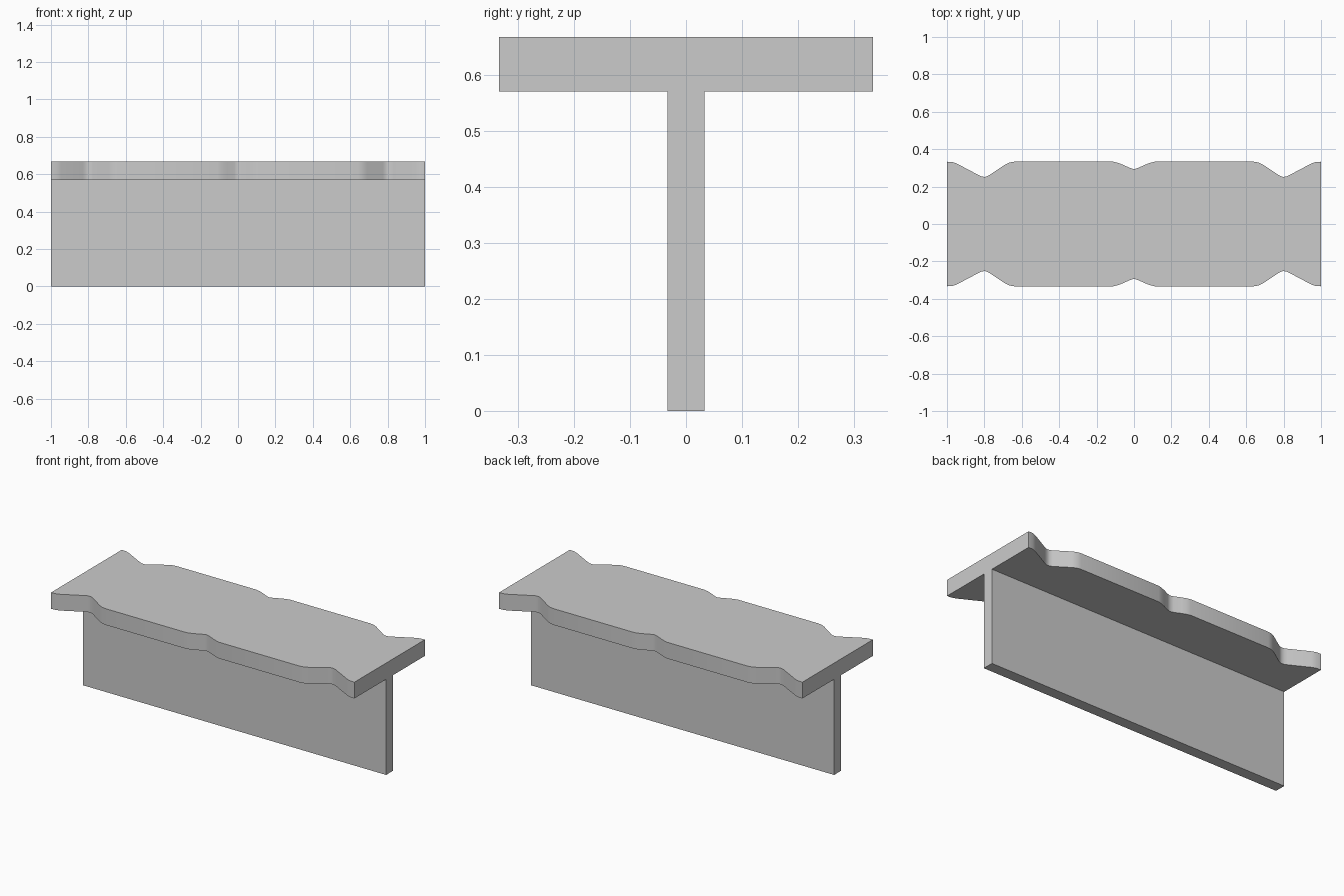
import bpy, bmesh

if "Cube" in bpy.data.objects:
    bpy.data.objects.remove(bpy.data.objects["Cube"])

HALF_WIDTH = 0.333
WEB_TOP, TOP = 0.57, 0.667


def extrude_outline(name, outline, z0, z1):
    """Solid prism from a counter-clockwise xy outline."""
    bm = bmesh.new()
    face = bm.faces.new([bm.verts.new((x, y, z0)) for x, y in outline])
    ext = bmesh.ops.extrude_face_region(bm, geom=[face], use_keep_orig=True)
    verts = [v for v in ext["geom"] if isinstance(v, bmesh.types.BMVert)]
    bmesh.ops.translate(bm, verts=verts, vec=(0, 0, z1 - z0))
    bmesh.ops.recalc_face_normals(bm, faces=bm.faces)
    mesh = bpy.data.meshes.new(name)
    bm.to_mesh(mesh)
    bm.free()
    obj = bpy.data.objects.new(name, mesh)
    bpy.context.collection.objects.link(obj)
    return obj


# Top flange: notched edge, one quarter mirrored to all four
quarter = [(0, 0.293), (0.02, 0.299), (0.06, 0.317), (0.085, 0.327), (0.11, HALF_WIDTH),
           (0.64, HALF_WIDTH), (0.665, 0.329), (0.69, 0.317), (0.775, 0.260),
           (0.79, 0.253), (0.80, 0.252), (0.815, 0.254), (0.83, 0.261),
           (0.945, 0.322), (0.97, 0.331), (1, HALF_WIDTH)]
back_edge = quarter[::-1] + [(-x, y) for x, y in quarter[1:]]
front_edge = [(-x, -y) for x, y in back_edge]
flange = extrude_outline("top_flange", back_edge + front_edge, WEB_TOP, TOP)

# Upright web
web = extrude_outline("upright_web",
                      [(1, -0.033), (1, 0.033), (-1, 0.033), (-1, -0.033)],
                      0, WEB_TOP)

# Smooth notch curves, crisp edges
bpy.ops.object.select_all(action='DESELECT')
flange.select_set(True)
bpy.context.view_layer.objects.active = flange
bpy.ops.object.shade_smooth_by_angle(angle=0.7)
